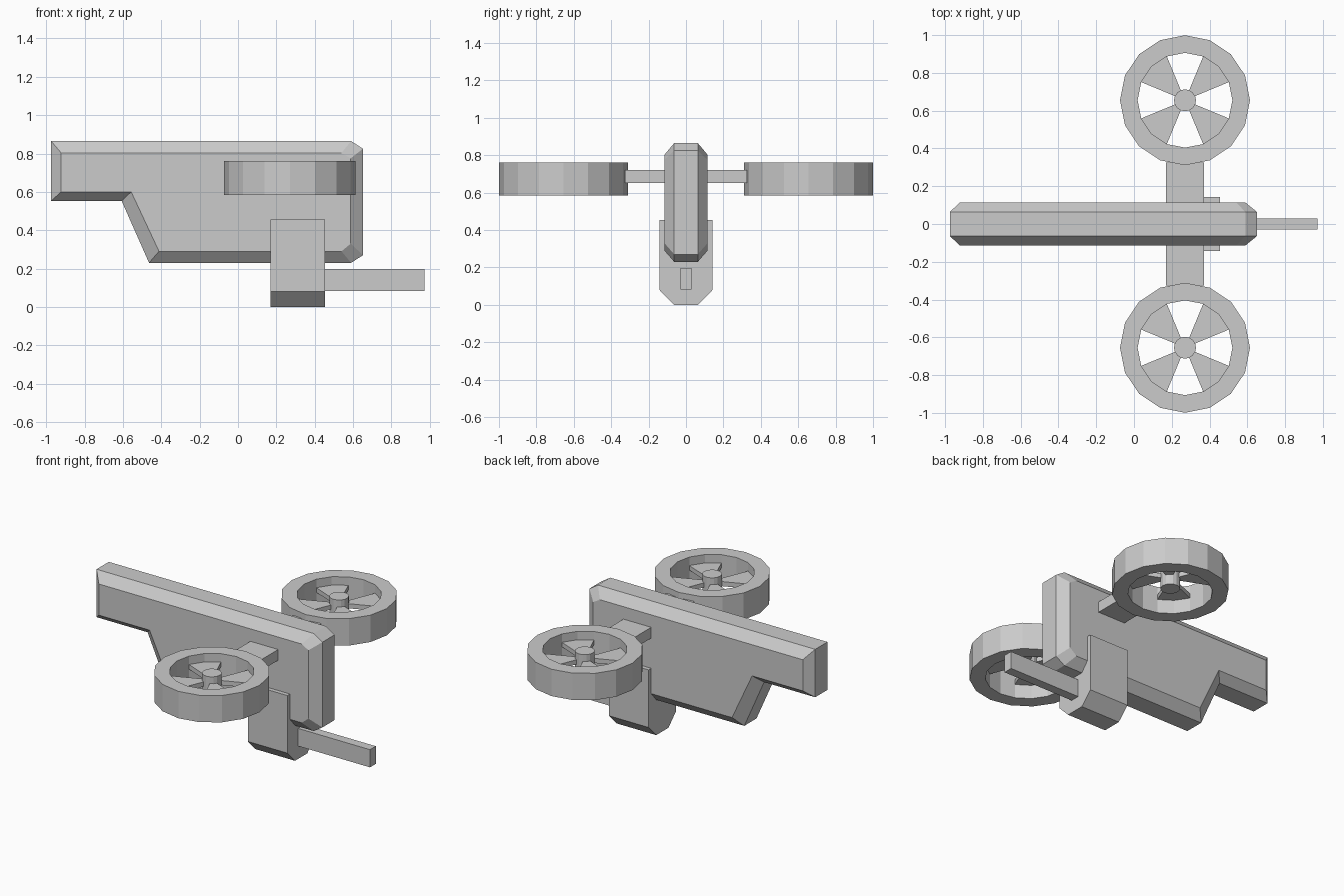
import bpy, bmesh
from math import cos, sin, pi, radians

if "Cube" in bpy.data.objects:
    bpy.data.objects.remove(bpy.data.objects["Cube"])


def loft(name, loops, ring=False):
    """Skin matching loops of points; cap the ends or join them into a ring."""
    bm = bmesh.new()
    rows = [[bm.verts.new(p) for p in lp] for lp in loops]
    pairs = list(zip(rows, rows[1:])) + ([(rows[-1], rows[0])] if ring else [])
    for a, b in pairs:
        for i in range(len(a)):
            j = (i + 1) % len(a)
            bm.faces.new((a[i], a[j], b[j], b[i]))
    if not ring:
        bm.faces.new(rows[0])
        bm.faces.new(rows[-1])
    bmesh.ops.recalc_face_normals(bm, faces=bm.faces)
    me = bpy.data.meshes.new(name)
    bm.to_mesh(me)
    bm.free()
    ob = bpy.data.objects.new(name, me)
    bpy.context.collection.objects.link(ob)
    return ob


def box(name, x0, x1, y0, y1, z0, z1):
    return loft(name, [[(x, y0, z0), (x, y1, z0), (x, y1, z1), (x, y0, z1)]
                       for x in (x0, x1)])


def circle(cx, cy, r, z, n=16):
    return [(cx + r * cos(2 * pi * i / n), cy + r * sin(2 * pi * i / n), z)
            for i in range(n)]


# Hull: flat slab with chamfered rim
outer = [(-0.975, 0.865), (0.59, 0.865), (0.652, 0.825), (0.652, 0.27),
         (0.59, 0.23), (-0.464, 0.23), (-0.607, 0.553), (-0.975, 0.553)]
inner = [(-0.922, 0.803), (0.54, 0.803), (0.588, 0.775), (0.588, 0.33),
         (0.54, 0.29), (-0.412, 0.29), (-0.557, 0.60), (-0.922, 0.60)]
loft("hull", [[(x, y, z) for x, z in prof] for prof, y in
              ((inner, -0.115), (outer, -0.063), (outer, 0.063), (inner, 0.115))])

# Lower turret with chamfered underside, and its barrel
section = [(-0.142, 0.455), (0.142, 0.455), (0.142, 0.08),
           (0.063, 0), (-0.063, 0), (-0.142, 0.08)]
loft("turret", [[(x, y, z) for y, z in section] for x in (0.17, 0.455)])
box("barrel", 0.44, 0.972, -0.03, 0.03, 0.083, 0.198)

# Cross arm carrying both fans
box("cross_arm", 0.17, 0.37, -0.326, 0.326, 0.652, 0.722)

# Ducted fans
CX, CY, Z0, Z1 = 0.27, 0.655, 0.585, 0.76
R_OUT, R_IN, R_HUB = 0.344, 0.251, 0.058
for side, s in (("left", 1), ("right", -1)):
    cy = s * CY
    loft(f"fan_duct_{side}", [circle(CX, cy, r, z) for r, z in
         ((R_OUT, Z0), (R_OUT, Z1), (R_IN, Z1), (R_IN, Z0))], ring=True)
    loft(f"fan_hub_{side}", [circle(CX, cy, R_HUB, z) for z in (0.61, 0.75)])
    for k in range(4):
        mid = 45 + 90 * k
        shape = [(0.045, -22.5), (0.255, -22.5), (0.255, 0), (0.255, 22.5), (0.045, 22.5)]
        loft(f"fan_blade_{side}_{k + 1}",
             [[(CX + r * cos(radians(mid + a)), cy + r * sin(radians(mid + a)), z)
               for r, a in shape] for z in (0.675, 0.705)])
